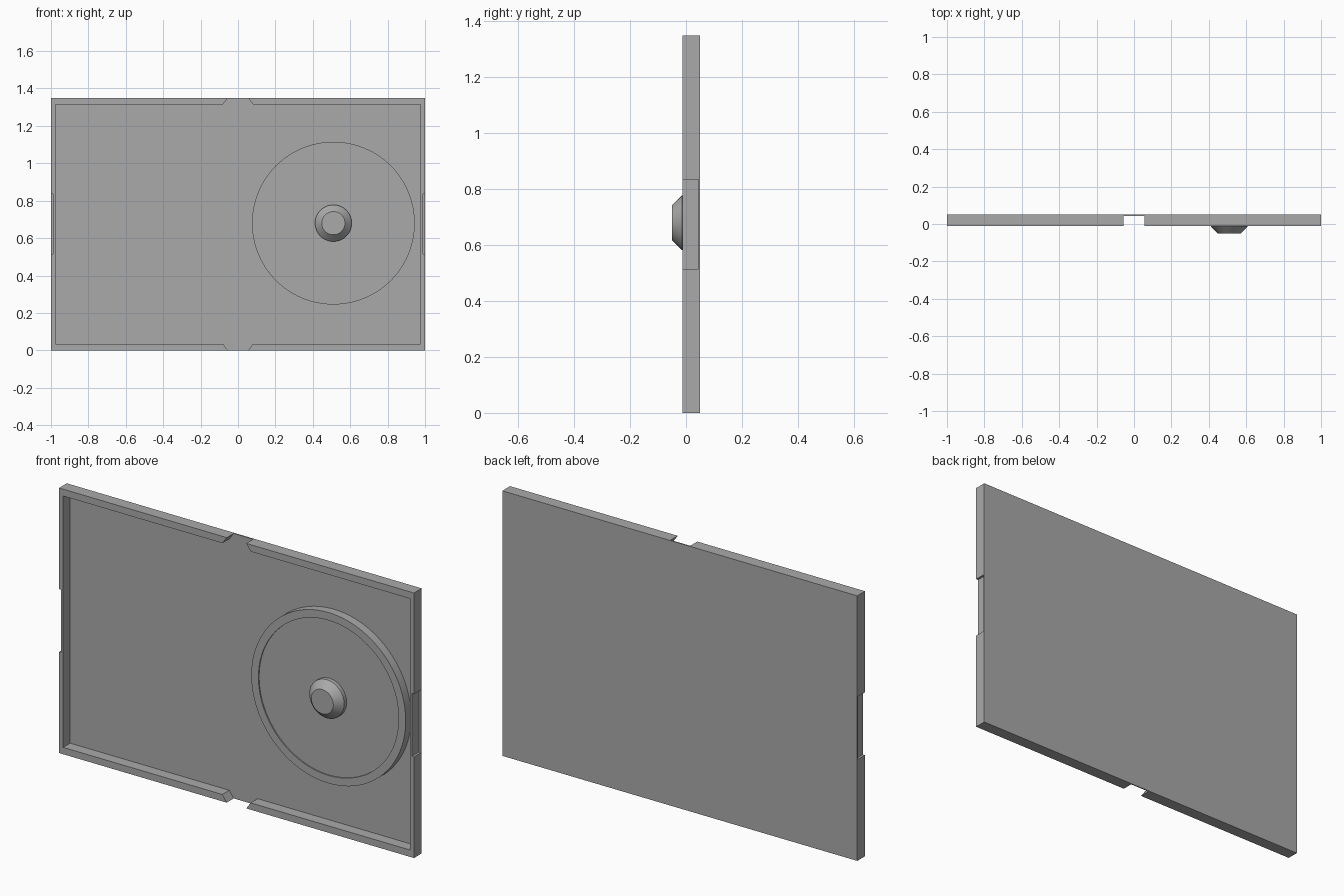
import bpy, bmesh, math
from mathutils import Vector

if "Cube" in bpy.data.objects:
    bpy.data.objects.remove(bpy.data.objects["Cube"])

grey = bpy.data.materials.new("mid_grey")
grey.use_nodes = True
colour = (0.4, 0.4, 0.4, 1)
grey.diffuse_color = colour
grey.node_tree.nodes["Principled BSDF"].inputs["Base Color"].default_value = colour

WIDTH, HEIGHT = 1.0, 1.35           # half width, full height
FRONT, FLOOR, BACK = -0.012, 0.044, 0.05
HUB_X, HUB_Z = 0.51, 0.68


def finish(name, bm):
    bmesh.ops.recalc_face_normals(bm, faces=bm.faces)
    mesh = bpy.data.meshes.new(name)
    bm.to_mesh(mesh)
    bm.free()
    mesh.materials.append(grey)
    obj = bpy.data.objects.new(name, mesh)
    bpy.context.collection.objects.link(obj)
    return obj


def slab(name, outline, y0, y1):
    """Extrude an outline in the xz plane from y0 to y1."""
    bm = bmesh.new()
    face = bm.faces.new([bm.verts.new((x, y0, z)) for x, z in outline])
    new = bmesh.ops.extrude_face_region(bm, geom=[face])["geom"]
    moved = [v for v in new if isinstance(v, bmesh.types.BMVert)]
    bmesh.ops.translate(bm, verts=moved, vec=(0, y1 - y0, 0))
    return finish(name, bm)


def turned(name, profile, steps=64):
    """Spin a (radius, y) profile around the hub axis, smooth with sharp rims."""
    bm = bmesh.new()
    verts = [bm.verts.new((HUB_X + r, y, HUB_Z)) for r, y in profile]
    edges = [bm.edges.new(pair) for pair in zip(verts, verts[1:])]
    bmesh.ops.spin(bm, geom=verts + edges, cent=(HUB_X, 0, HUB_Z),
                   axis=(0, 1, 0), angle=math.tau, steps=steps)
    bmesh.ops.remove_doubles(bm, verts=bm.verts, dist=0.0001)
    obj = finish(name, bm)
    bpy.ops.object.select_all(action="DESELECT")
    obj.select_set(True)
    bpy.context.view_layer.objects.active = obj
    bpy.ops.object.shade_smooth_by_angle(angle=math.radians(25))
    return obj


# Thin back panel
slab("back_panel", [(-WIDTH, 0), (WIDTH, 0), (WIDTH, HEIGHT), (-WIDTH, HEIGHT)],
     FLOOR, BACK)

# Rim: C-shaped wall with a finger notch outside and slanted ends at the spine
lower = [(0.08, 0.035), (0.055, 0), (WIDTH, 0), (WIDTH, 0.515), (0.988, 0.515)]
upper = [(x, HEIGHT - z) for x, z in reversed(lower)]
inner = [(0.977, HEIGHT - 0.035), (0.977, 0.035)]
rim = slab("rim", lower + upper + inner, FRONT, FLOOR)
mirror = rim.modifiers.new("both_sides", "MIRROR")
mirror.use_axis = (True, False, False)

# Raised round tray with a shallow recess
turned("disc_tray", [(0.435, FLOOR), (0.435, 0.0), (0.395, 0.0),
                     (0.395, 0.006), (0, 0.006)], 96)

# Central hub with a bevelled front
turned("hub", [(0.098, 0.006), (0.098, -0.014), (0.062, -0.05), (0, -0.05)])
